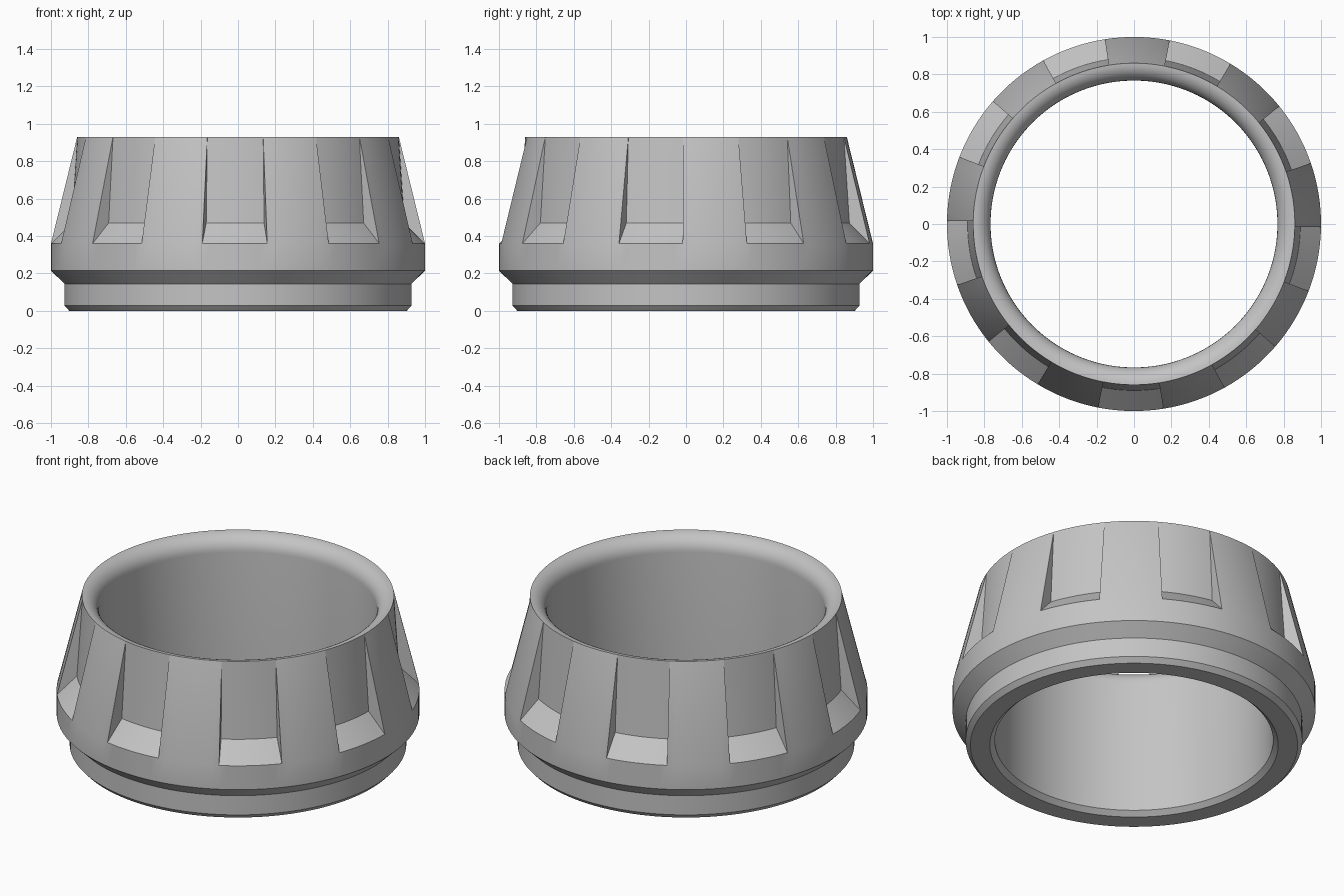
import bpy
import bmesh
from math import radians, pi, sin, cos

if "Cube" in bpy.data.objects:
    bpy.data.objects.remove(bpy.data.objects["Cube"])

STEP = radians(2.5)
SEGMENTS = 144
PERIOD = 16            # nine grips, each 16 segments
NOTCH = 8              # half of every period is recessed
START = radians(-101)  # right edge of the front notch

# Profile halves as (radius, height)
shoulder, rim = (1.0, 0.36), (0.86, 0.93)
notch_foot = (0.89, 0.47)
lip = 0.093            # rounded inner lip
lip_arc = [(rim[0] - lip * sin(a), rim[1] - lip + lip * cos(a))
           for a in (i * pi / 16 for i in range(1, 9))]
lower = [(0.767, 0.027), (0.795, 0.0), (0.902, 0.0), (0.928, 0.028),
         (0.928, 0.145), (1.0, 0.215), shoulder]
plain = lower + [rim] + lip_arc
notched = lower + [notch_foot, rim] + lip_arc

bm = bmesh.new()


def ring_point(point, column):
    angle = START + column * STEP
    return bm.verts.new((point[0] * cos(angle), point[0] * sin(angle), point[1]))


# Revolve the plain and recessed sectors
for column in range(SEGMENTS):
    profile = notched if column % PERIOD < NOTCH else plain
    for a, b in zip(profile, profile[1:] + profile[:1]):
        bm.faces.new([ring_point(a, column), ring_point(a, column + 1),
                      ring_point(b, column + 1), ring_point(b, column)])

# Radial side walls of the notches
for column in range(0, SEGMENTS, NOTCH):
    bm.faces.new([ring_point(p, column) for p in (shoulder, notch_foot, rim)])

bmesh.ops.remove_doubles(bm, verts=bm.verts, dist=0.0001)
bmesh.ops.recalc_face_normals(bm, faces=bm.faces)
mesh = bpy.data.meshes.new("grip_ring")
bm.to_mesh(mesh)
bm.free()

ring = bpy.data.objects.new("grip_ring", mesh)
bpy.context.collection.objects.link(ring)

# Single grey finish
grey = bpy.data.materials.new("grey")
grey.use_nodes = True
colour = (0.55, 0.55, 0.55, 1.0)
grey.diffuse_color = colour
grey.node_tree.nodes["Principled BSDF"].inputs["Base Color"].default_value = colour
mesh.materials.append(grey)

bpy.context.view_layer.objects.active = ring
ring.select_set(True)
bpy.ops.object.shade_smooth_by_angle(angle=radians(30))
